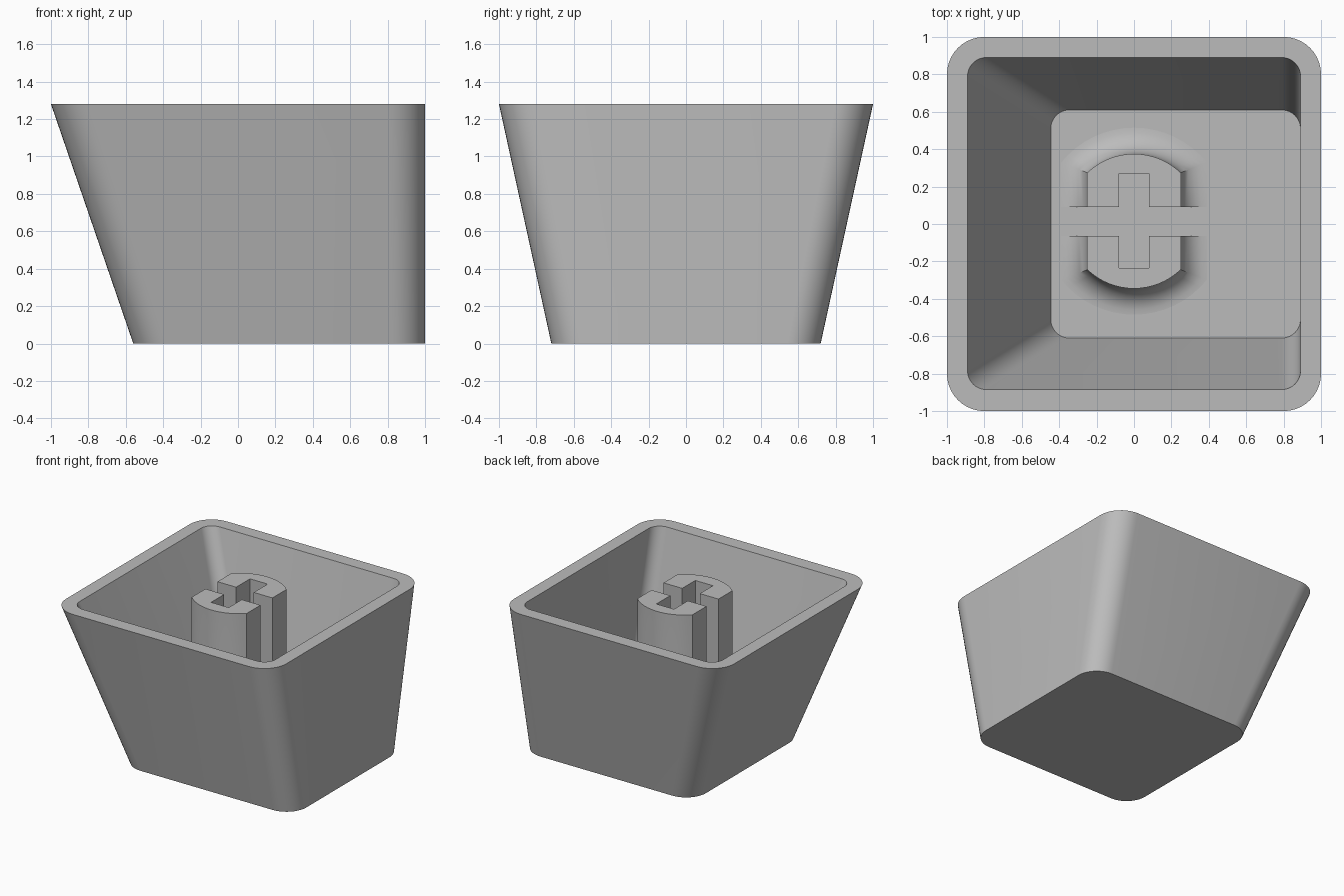
import bpy, bmesh
from math import sin, cos, pi, sqrt, asin, radians

old = bpy.data.objects.get("Cube")
if old:
    bpy.data.objects.remove(old, do_unlink=True)

HEIGHT = 1.28
FLOOR = 0.12
STEM_Y = 0.015

grey = bpy.data.materials.new("grey plastic")
grey.use_nodes = True
colour = (0.5, 0.5, 0.5, 1)
grey.diffuse_color = colour
grey.node_tree.nodes["Principled BSDF"].inputs["Base Color"].default_value = colour


def rounded_rect(x0, x1, y0, y1, r, n=10):
    """Counter-clockwise rectangle outline with round corners."""
    corners = [(x1 - r, y1 - r), (x0 + r, y1 - r), (x0 + r, y0 + r), (x1 - r, y0 + r)]
    return [(cx + r * cos(pi / 2 * (k + i / n)), cy + r * sin(pi / 2 * (k + i / n)))
            for k, (cx, cy) in enumerate(corners) for i in range(n + 1)]


def stem_outline(d, n=16):
    """Circle cut by two flat sides, grown outwards by d."""
    radius, flat = 0.36 + d, 0.25 + d
    half = asin(flat / radius)
    arc = [half - 2 * half * i / n for i in range(n + 1)]
    back = [(radius * sin(a), STEM_Y + radius * cos(a)) for a in arc]
    front = [(-x, 2 * STEM_Y - y) for x, y in back]
    return back + front


def loft(name, rings):
    """Skin a stack of (outline, z) rings and cap both ends."""
    bm = bmesh.new()
    loops = [[bm.verts.new((x, y, z)) for x, y in outline] for outline, z in rings]
    for a, b in zip(loops, loops[1:]):
        for i in range(len(a)):
            j = (i + 1) % len(a)
            bm.faces.new((a[i], a[j], b[j], b[i]))
    bm.faces.new(loops[0][::-1])
    bm.faces.new(loops[-1])
    bmesh.ops.recalc_face_normals(bm, faces=bm.faces[:])
    mesh = bpy.data.meshes.new(name)
    bm.to_mesh(mesh)
    bm.free()
    mesh.materials.append(grey)
    obj = bpy.data.objects.new(name, mesh)
    bpy.context.collection.objects.link(obj)
    return obj


def activate(obj):
    bpy.ops.object.select_all(action='DESELECT')
    obj.select_set(True)
    bpy.context.view_layer.objects.active = obj


# Hollow tapered cap with one upright side
cap_shell = loft("cap_shell", [
    (rounded_rect(-0.56, 1, -0.72, 0.72, 0.18), 0),
    (rounded_rect(-1, 1, -1, 1, 0.2), HEIGHT),
    (rounded_rect(-0.89, 0.89, -0.885, 0.89, 0.1), HEIGHT),
    (rounded_rect(-0.445, 0.89, -0.61, 0.61, 0.1), FLOOR),
])

# Mounting stem with a concave fillet at its foot
fillet = 0.14
steps = 8
rings = [(stem_outline(fillet), FLOOR - 0.03)]
for i in range(steps + 1):
    t = pi / 2 * i / steps
    rings.append((stem_outline(fillet * (1 - sin(t))), FLOOR + fillet * (1 - cos(t))))
rings.append((stem_outline(0), HEIGHT))
stem = loft("stem", rings)

# Cross-shaped slot through the stem
w, lo, hi = 0.08, -0.065, 0.09
cross = [(w, lo), (0.6, lo), (0.6, hi), (w, hi), (w, 0.27), (-w, 0.27),
         (-w, hi), (-0.6, hi), (-0.6, lo), (-w, lo), (-w, -0.235), (w, -0.235)]
cutter = loft("slot_cutter", [(cross, FLOOR - 0.06), (cross, HEIGHT + 0.1)])
cutter.hide_render = True
activate(stem)
cut = stem.modifiers.new("slot", 'BOOLEAN')
cut.operation = 'DIFFERENCE'
cut.solver = 'EXACT'
cut.object = cutter
bpy.ops.object.modifier_apply(modifier=cut.name)
bpy.data.objects.remove(cutter, do_unlink=True)

# Smooth rounded corners, keep hard edges crisp
for obj in (cap_shell, stem):
    activate(obj)
    bpy.ops.object.shade_smooth_by_angle(angle=radians(30))
